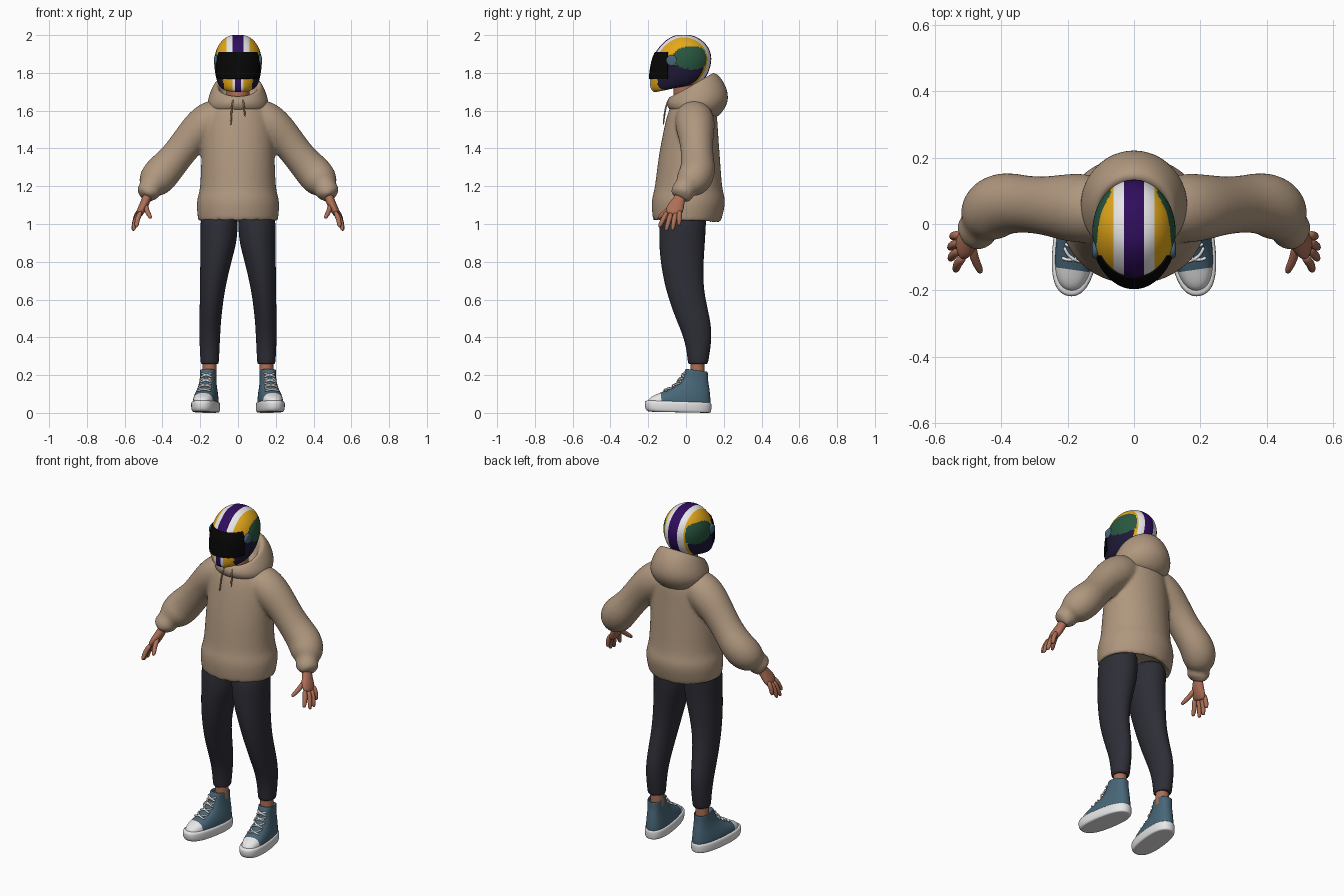
import bpy, bmesh, math
from mathutils import Vector, Matrix

cube = bpy.data.objects.get("Cube")
if cube:
    bpy.data.objects.remove(cube, do_unlink=True)

COLOURS = {
    "tan_fabric": (0.43, 0.31, 0.21), "charcoal_fabric": (0.027, 0.027, 0.038),
    "denim_blue": (0.065, 0.135, 0.19), "white": (0.8, 0.8, 0.8),
    "skin": (0.42, 0.16, 0.095), "purple": (0.03, 0.004, 0.11),
    "yellow": (0.78, 0.39, 0.01), "green": (0.022, 0.095, 0.05),
    "navy": (0.013, 0.01, 0.04), "black": (0.002, 0.002, 0.002),
}
MATS = {}
for key, rgb in COLOURS.items():
    m = bpy.data.materials.new(key)
    m.use_nodes = True
    m.diffuse_color = (*rgb, 1)
    m.node_tree.nodes["Principled BSDF"].inputs["Base Color"].default_value = (*rgb, 1)
    MATS[key] = m

SIDES = 16
FULL = 1.025  # makes up for the shrinkage of subdivision


def ring_point(r, a, blunt=1):
    """Point on a tilted oval ring: front y, front z, back y, back z, half width, centre x."""
    yf, zf, yb, zb, rx = r[:5]
    cx = r[5] if len(r) > 5 else 0
    c, s = (math.copysign(abs(v) ** blunt, v) * FULL for v in (math.cos(a), math.sin(a)))
    return Vector((cx + rx * s, (yf + yb) / 2 + c * (yf - yb) / 2,
                   (zf + zb) / 2 + c * (zf - zb) / 2))


def ring(r, blunt=1):
    return [ring_point(r, math.tau * i / SIDES, blunt) for i in range(SIDES)]


def mirror(ob):
    ob.modifiers.new("mirror", "MIRROR").use_axis[0] = True


def loft(name, loops, mat, level=2, both=False):
    """Skin a closed surface over point loops and subdivide it."""
    bm = bmesh.new()
    rows = [[bm.verts.new(p) for p in loop] for loop in loops]
    n = len(rows[0])
    for a, b in zip(rows, rows[1:]):
        for i in range(n):
            j = (i + 1) % n
            bm.faces.new((a[i], a[j], b[j], b[i]))
    bm.faces.new(rows[0])
    bm.faces.new(rows[-1])
    bmesh.ops.recalc_face_normals(bm, faces=bm.faces)
    me = bpy.data.meshes.new(name)
    bm.to_mesh(me)
    bm.free()
    me.materials.append(MATS[mat])
    for p in me.polygons:
        p.use_smooth = True
    ob = bpy.data.objects.new(name, me)
    bpy.context.collection.objects.link(ob)
    s = ob.modifiers.new("smooth", "SUBSURF")
    s.levels = s.render_levels = level
    if both:
        mirror(ob)
    return ob


def tube(name, path, mat, both=True, sides=12, level=2):
    """Sweep ovals along (x, y, z, half width, half thickness) points."""
    pts = [Vector(p[:3]) for p in path]
    loops = []
    for i, p in enumerate(path):
        t = (pts[min(i + 1, len(pts) - 1)] - pts[max(i - 1, 0)]).normalized()
        hint = Vector((0, 1, 0)) if abs(t.y) < 0.9 else Vector((0, 0, 1))
        u = (hint - t * hint.dot(t)).normalized()
        v = t.cross(u)
        ru, rv = p[3] * 1.04, p[-1] * 1.04
        loops.append([pts[i] + u * ru * math.cos(a) + v * rv * math.sin(a)
                      for a in (math.tau * k / sides for k in range(sides))])
    return loft(name, loops, mat, level, both)


def paint(ob, names, cuts, rule, raised=None):
    """Bake the subdivision, cut colour borders and colour the faces by rule."""
    bm = bmesh.new()
    bm.from_object(ob, bpy.context.evaluated_depsgraph_get())
    for co, no in cuts:
        bmesh.ops.bisect_plane(bm, geom=bm.verts[:] + bm.edges[:] + bm.faces[:],
                               plane_co=co, plane_no=no)
    bmesh.ops.recalc_face_normals(bm, faces=bm.faces)
    for f in bm.faces:
        f.material_index = names.index(rule(f.calc_center_median()))
        f.smooth = True
    if raised:
        chosen = [f for f in bm.faces if f.material_index == names.index(raised)]
        bmesh.ops.inset_region(bm, faces=chosen, thickness=0.001, depth=0.005)
    ob.modifiers.clear()
    ob.data.materials.clear()
    for k in names:
        ob.data.materials.append(MATS[k])
    bm.to_mesh(ob.data)
    bm.free()
    ob.data.set_sharp_from_angle(angle=0.7)


# Hoodie body, from inside the hem up to the neck
body = loft("hoodie", [ring(r) for r in (
    (-.13, 1.08, .13, 1.08, .16), (-.15, 1.03, .155, 1.02, .19),
    (-.172, 1.01, .18, 1.0, .208), (-.178, 1.04, .19, 1.03, .214),
    (-.184, 1.12, .21, 1.11, .221), (-.172, 1.165, .202, 1.155, .208),
    (-.163, 1.2, .19, 1.19, .199), (-.147, 1.35, .18, 1.35, .194),
    (-.118, 1.5, .168, 1.5, .19), (-.095, 1.6, .165, 1.59, .168),
    (-.06, 1.66, .13, 1.66, .12))], "tan_fabric")

# Sleeves with baggy elbows and gathered cuffs
sleeve = tube("sleeve", [
    (.04, .04, 1.595, .075), (.13, .045, 1.56, .107), (.20, .05, 1.505, .103),
    (.262, .055, 1.44, .088), (.33, .06, 1.35, .085), (.385, .065, 1.29, .095),
    (.425, .05, 1.245, .097), (.452, .015, 1.21, .084), (.462, -.002, 1.195, .058),
    (.472, -.016, 1.175, .064), (.482, -.028, 1.145, .058),
    (.486, -.034, 1.13, .046), (.48, -.025, 1.15, .036)], "tan_fabric")

# Weld body and sleeves into one garment with soft armpits and shoulders
merged = bmesh.new()
for part in (body, sleeve):
    merged.from_object(part, bpy.context.evaluated_depsgraph_get())
merged.to_mesh(body.data)
merged.free()
bpy.data.objects.remove(sleeve, do_unlink=True)
body.modifiers.clear()
weld = body.modifiers.new("weld", "REMESH")
weld.mode = "VOXEL"
weld.voxel_size = 0.01
weld.use_smooth_shade = True
soften = body.modifiers.new("soften", "SMOOTH")
soften.factor = 0.5
soften.iterations = 6

# Folded hood with a tilted rim, and its drawstrings
loft("hood", [ring(r) for r in (
    (-.08, 1.59, .145, 1.54, .13), (-.1, 1.625, .2, 1.6, .16),
    (-.102, 1.648, .23, 1.66, .162), (-.09, 1.67, .209, 1.745, .143),
    (-.075, 1.68, .15, 1.815, .12), (-.06, 1.665, .115, 1.78, .098),
    (-.05, 1.62, .1, 1.68, .08))], "tan_fabric")
for side, end in ((-1, 1.52), (1, 1.57)):
    tube("drawstring", [(side * .025, -.09, 1.665, .005), (side * .033, -.108, 1.62, .005),
                        (side * .036, -.115, 1.57, .005), (side * .038, -.121, end, .005)],
         "tan_fabric", both=False, sides=6, level=1)

# Hands
tube("palm", [(.473, -.02, 1.17, .028, .024), (.487, -.037, 1.125, .031, .024),
              (.503, -.055, 1.09, .046, .024), (.519, -.066, 1.06, .045, .02),
              (.525, -.07, 1.045, .034, .013)], "skin")
FINGERS = {"index_finger": ((.512, -.098, 1.07), (.54, -.142, .982)),
           "middle_finger": ((.521, -.077, 1.065), (.556, -.107, .963)),
           "ring_finger": ((.524, -.054, 1.065), (.557, -.073, .965)),
           "little_finger": ((.523, -.033, 1.075), (.55, -.038, .992)),
           "thumb": ((.488, -.06, 1.105), (.462, -.148, 1.03))}
for name, (a, b) in FINGERS.items():
    a, b = Vector(a), Vector(b)
    bend = Vector((.008, 0, 0))
    tube(name, [(*a, .0145), (*(a.lerp(b, .5) + bend), .014),
                (*a.lerp(b, .85), .0125), (*b, .007)], "skin", sides=8, level=1)

# Trousers and ankles
loft("trouser_leg", [ring(r) for r in (
    (-.13, 1.08, .11, 1.08, .09, .1), (-.142, 1.0, .105, 1.0, .1, .1),
    (-.142, .9, .1, .9, .095, .102), (-.135, .8, .092, .8, .082, .118),
    (-.108, .65, .09, .65, .065, .136), (-.055, .5, .128, .5, .057, .147),
    (-.01, .4, .138, .4, .055, .15), (.008, .3, .122, .3, .05, .15),
    (.01, .255, .116, .255, .048, .15), (.025, .262, .1, .262, .035, .148))],
     "charcoal_fabric", both=True)
tube("ankle", [(.15, .06, z, .037) for z in (.3, .25, .2, .16)], "skin")

# Neck
tube("neck", [(0, -.005, z, .062) for z in (1.6, 1.68, 1.76, 1.8)], "skin", both=False)

# Shoes are built pointing forward, then turned out and set under the ankle
PLACE = Matrix.Translation((.157, .06, 0)) @ Matrix.Rotation(math.radians(8), 4, "Z")
BLUNT = 0.8
SHOE = ((-.26, .035, .065, .035, .058), (-.267, .058, .07, .055, .062),
        (-.252, .087, .068, .085, .06), (-.165, .118, .065, .118, .052),
        (-.098, .155, .06, .15, .044), (-.073, .2, .055, .185, .041),
        (-.062, .24, .056, .224, .043), (-.048, .225, .046, .212, .036),
        (-.04, .2, .04, .19, .033))
upper = loft("shoe_upper", [ring(r, BLUNT) for r in SHOE], "denim_blue", 3)
paint(upper, ["denim_blue", "white"], [((0, -.2, 0), (0, 1, 0))],
      lambda c: "white" if c.y < -.2 else "denim_blue")
sole = loft("shoe_sole", [ring(r, BLUNT) for r in (
    (-.24, .006, .05, 0, .05), (-.262, .006, .068, 0, .064), (-.278, .02, .073, .008, .07),
    (-.281, .056, .075, .046, .071), (-.274, .066, .07, .056, .066),
    (-.24, .066, .05, .056, .05))], "white")
shoe_parts = [upper, sole]

# Laces criss-cross over the instep
for i in range(4):
    for flip in (-1, 1):
        arc = []
        for k in range(-3, 4):
            t = 3.05 + i * .62 + flip * k * .08
            n = int(t)
            r = [a + (b - a) * (t - n) for a, b in zip(SHOE[n], SHOE[n + 1])]
            p = ring_point(r, k * .22, BLUNT)
            arc.append((p.x * 1.05, p.y - .004, p.z + .005, .006))
        shoe_parts.append(tube("lace", arc, "white", both=False, sides=6, level=1))
for side in (-1, 1):
    shoe_parts.append(tube("lace_end", [(side * .005, -.085, .19, .005), (side * .025, -.1, .18, .005),
                                        (side * .035, -.105, .155, .005)],
                           "white", both=False, sides=6, level=1))
for ob in shoe_parts:
    ob.data.transform(PLACE)
    mirror(ob)

# Helmet shell
helmet = loft("helmet", [ring(r) for r in (
    (-.13, 1.72, .03, 1.76, .05), (-.16, 1.69, .055, 1.735, .078),
    (-.19, 1.71, .09, 1.755, .104), (-.194, 1.77, .12, 1.8, .12),
    (-.183, 1.85, .136, 1.86, .128), (-.166, 1.905, .133, 1.905, .122),
    (-.13, 1.953, .11, 1.953, .102), (-.085, 1.99, .06, 1.99, .066),
    (-.045, 2.002, .02, 2.002, .028))], "yellow", 3)


def helmet_colour(c):
    x = abs(c.x)
    chin = c.z < 1.8 and c.y < 0
    if 1.768 < c.z < 1.91 and c.y < -.095:
        return "black"
    if x < (.015 if chin else .03):
        return "purple"
    if x < (.03 if chin else .062):
        return "white"
    if x > .07 and ((c.y - .03) / .1) ** 2 + ((c.z - 1.88) / .062) ** 2 < 1:
        return "green"
    if x > .075 and c.z < 1.84 - .1 * c.y and c.y > -.15:
        return "navy"
    return "yellow"


cuts = [((s * w, 0, 0), (1, 0, 0)) for s in (-1, 1) for w in (.015, .03, .062, .075)]
cuts += [((0, 0, z), (0, 0, 1)) for z in (1.768, 1.91)] + [((0, -.095, 0), (0, 1, 0))]
paint(helmet, ["yellow", "white", "purple", "green", "navy", "black"], cuts, helmet_colour, "black")

# Visor hinges
tube("visor_hinge", [(.105, -.075, 1.865, .03), (.12, -.075, 1.865, .03),
                     (.126, -.075, 1.865, .024), (.127, -.075, 1.865, .01)], "denim_blue")
